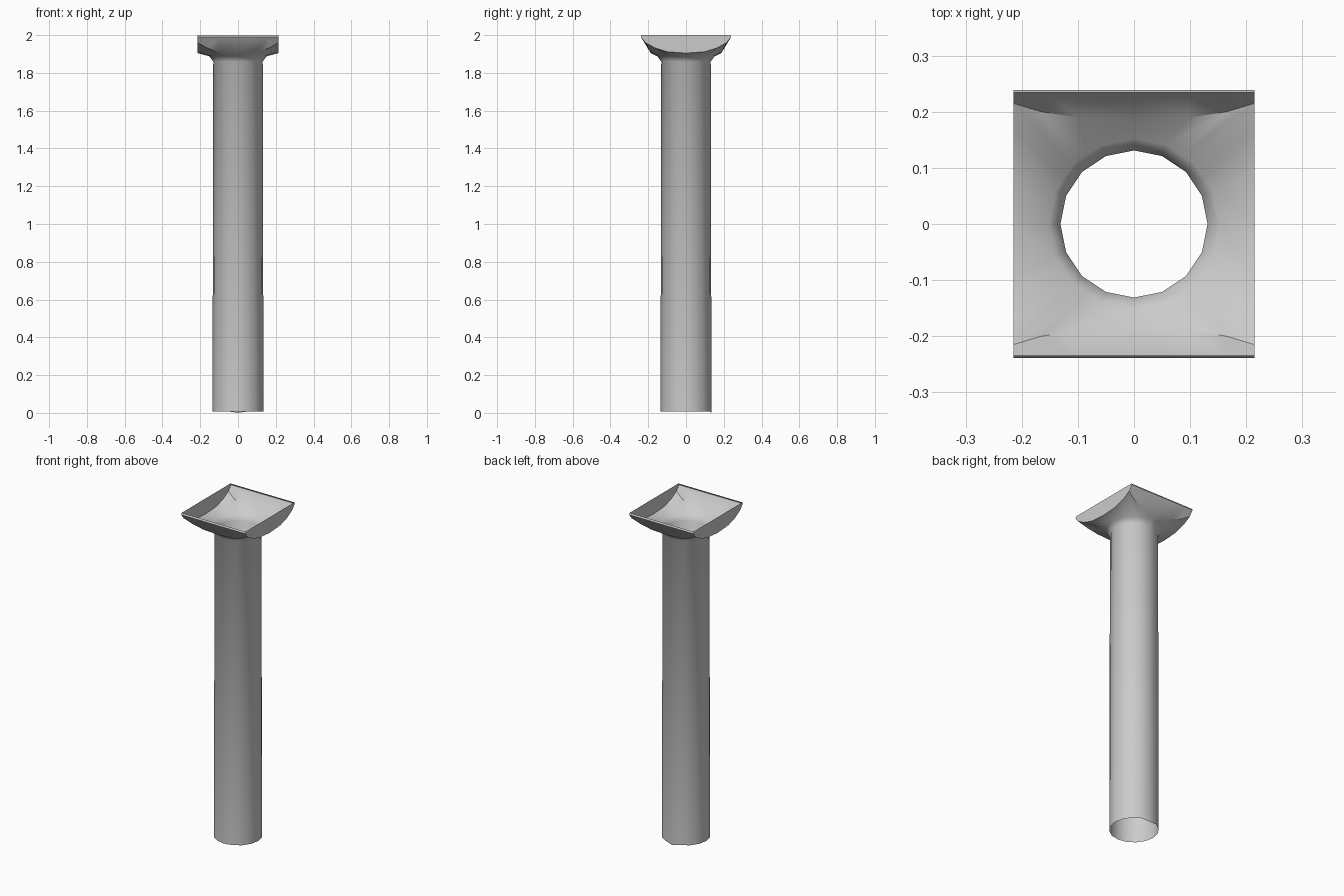
import bpy, bmesh, math
from math import sin, cos, radians

if "Cube" in bpy.data.objects:
    bpy.data.objects.remove(bpy.data.objects["Cube"])

# Rim of the capital along one side: offset, height, depth of sloped side, column angle
HALF = 0.215
SIDE = [(-0.215, 1.96, 0.215, -45), (-0.165, 1.932, 0.200, -33.75),
        (-0.10, 1.912, 0.190, -22.5), (0, 1.905, 0.187, 0),
        (0.10, 1.912, 0.190, 22.5), (0.165, 1.932, 0.200, 33.75)]
# Radius and height of the shaft rings, top to bottom
RINGS = [(0.152, 1.888), (0.131, 1.86), (0.135, 0.008)]


def polygon_radius(r, deg):
    """Radius at an angle on a 16-sided circle, so extra points stay on its edges."""
    off = (deg + 11.25) % 22.5 - 11.25
    if abs(abs(off) - 11.25) < 0.01:
        return r * cos(radians(11.25))
    return r


bm = bmesh.new()

# Curved lower rim, going around +x, +y, -x, -y
rim, angles = [], []
for q in range(4):
    for t, z, depth, a in SIDE:
        d = HALF if q % 2 == 0 else depth
        c, s = round(cos(q * math.pi / 2)), round(sin(q * math.pi / 2))
        rim.append(bm.verts.new((d * c - t * s, d * s + t * c, z)))
        angles.append(a + 90 * q)
n = len(rim)

# Flared neck and open shaft
loops = [rim]
for r, z in RINGS:
    loop = []
    for a in angles:
        p = polygon_radius(r, a)
        loop.append(bm.verts.new((p * cos(radians(a)), p * sin(radians(a)), z)))
    loops.append(loop)
loops[-1][9].co.z = 0  # small dip at the back of the foot
for up, low in zip(loops, loops[1:]):
    for i in range(n):
        j = (i + 1) % n
        bm.faces.new((up[i], low[i], low[j], up[j]))

# Upper edges of the two sloped sides, with a slight inward lip
edges = {}
for sy in (1, -1):
    first = 6 if sy == 1 else 18
    low = [rim[(first + k) % n] for k in range(7)]
    for y, z in ((0.239, 1.99), (0.234, 2.0)):
        up = [bm.verts.new((v.co.x, sy * y, z)) for v in low]
        for k in range(6):
            bm.faces.new((low[k], low[k + 1], up[k + 1], up[k]))
        edges[(sy, z)] = up
        low = up

# Flat end faces
for first, sx in ((0, 1), (12, -1)):
    arc = [rim[(first + k) % n] for k in range(7)]
    e = 0 if sx == 1 else -1
    o = -1 if sx == 1 else 0
    # arc runs from one sloped side to the other
    s_end = 1 if arc[-1].co.y > 0 else -1

    def corner(s, z):
        return min(edges[(s, z)], key=lambda v: abs(v.co.x - sx * HALF))
    bm.faces.new(arc + [corner(s_end, 1.99), corner(s_end, 2.0),
                        corner(-s_end, 2.0), corner(-s_end, 1.99)])

mesh = bpy.data.meshes.new("column")
bm.to_mesh(mesh)
bm.free()
column = bpy.data.objects.new("column", mesh)
bpy.context.collection.objects.link(column)
bpy.context.view_layer.objects.active = column
column.select_set(True)
bpy.ops.object.shade_smooth_by_angle(angle=radians(40))
